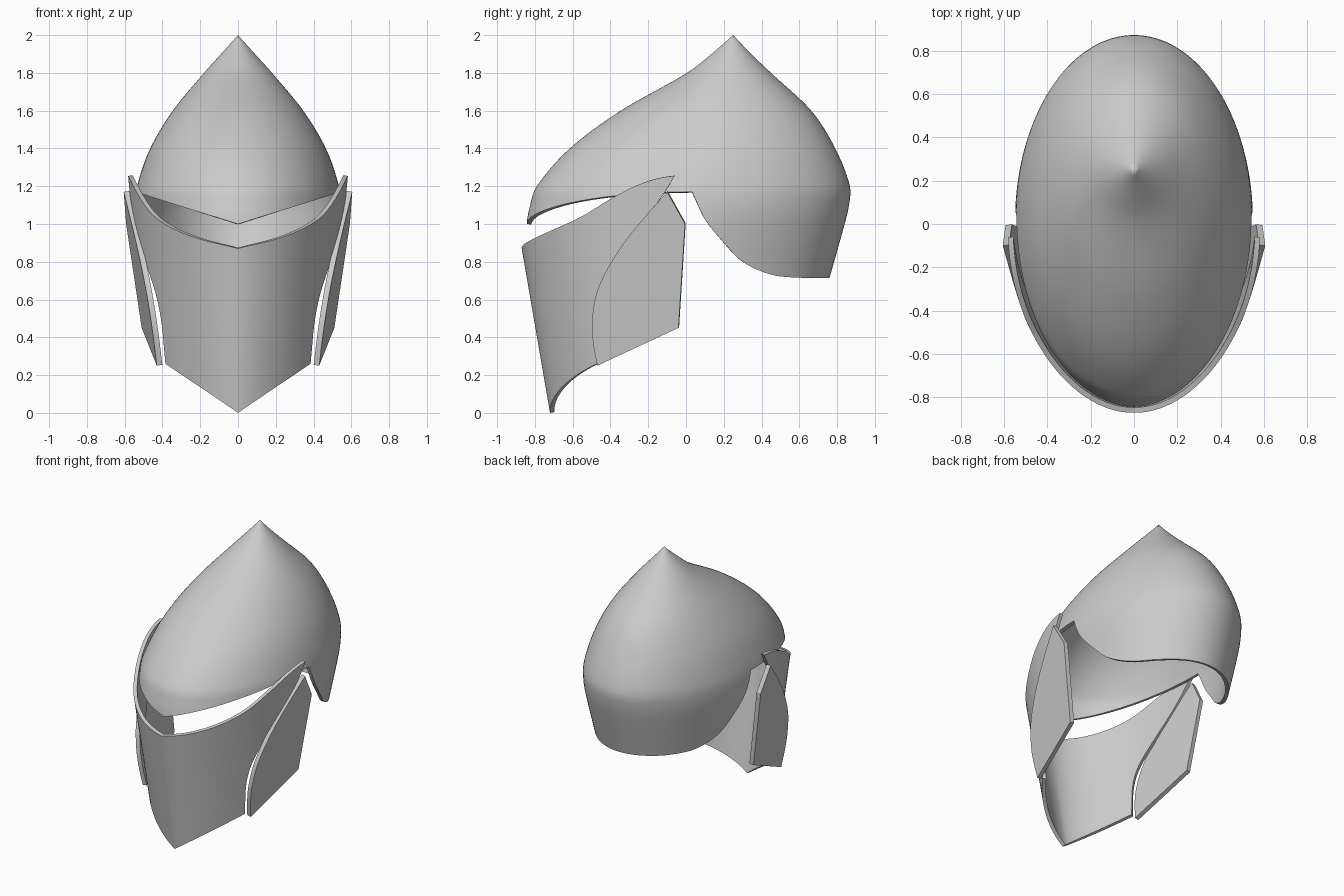
import bpy, bmesh
from math import sin, cos, acos, asin, pi

if "Cube" in bpy.data.objects:
    bpy.data.objects.remove(bpy.data.objects["Cube"])


def curve(pts, x):
    """Smooth (Hermite) interpolation through (x, value) points, x ascending."""
    n = len(pts)
    x = min(max(x, pts[0][0]), pts[-1][0])
    i = max(k for k in range(n - 1) if pts[k][0] <= x)

    def slope(k):
        a, b = pts[max(k - 1, 0)], pts[min(k + 1, n - 1)]
        return (b[1] - a[1]) / (b[0] - a[0])
    h = pts[i + 1][0] - pts[i][0]
    t = (x - pts[i][0]) / h
    return ((2*t**3 - 3*t**2 + 1) * pts[i][1] + (t**3 - 2*t**2 + t) * h * slope(i)
            + (3*t**2 - 2*t**3) * pts[i + 1][1] + (t**3 - t**2) * h * slope(i + 1))


def make_part(name, verts, faces, thickness, mirror=False):
    """Sheet -> optional mirror -> thickness inward -> smooth shading with sharp edges."""
    bm = bmesh.new()
    vs = [bm.verts.new(v) for v in verts]
    for f in faces:
        bm.faces.new([vs[i] for i in f])
    bmesh.ops.remove_doubles(bm, verts=bm.verts, dist=1e-5)
    mesh = bpy.data.meshes.new(name)
    bm.to_mesh(mesh)
    bm.free()
    ob = bpy.data.objects.new(name, mesh)
    bpy.context.collection.objects.link(ob)
    if mirror:
        ob.modifiers.new("mirror", 'MIRROR')
    sol = ob.modifiers.new("thickness", 'SOLIDIFY')
    sol.thickness = thickness
    sol.offset = -1
    bpy.ops.object.select_all(action='DESELECT')
    ob.select_set(True)
    bpy.context.view_layer.objects.active = ob
    bpy.ops.object.convert(target='MESH')
    bpy.ops.object.shade_smooth_by_angle(angle=0.5)
    return ob


# Skull: stacked ellipses leaning back to a point, cut off by a shaped rim
heights = [0.715, 1.0, 1.1, 1.2, 1.4, 1.6, 1.8, 1.9, 2.0]
front = list(zip(heights, [-.845, -.843, -.825, -.79, -.615, -.345, .005, .135, .25]))
back = list(zip(heights, [.76, .84, .863, .868, .79, .663, .45, .345, .25]))
half_width = list(zip(heights, [.51, .545, .548, .535, .465, .345, .18, .09, 0]))
back_rim = [(0, 1.17), (.11, 1.03), (.263, .9), (.405, .8), (.61, .732), (.795, .716), (1, .715)]

COLS, ROWS = 128, 40
verts, faces = [], []
for i in range(COLS):
    a = 2 * pi * i / COLS
    s, c = sin(a), cos(a)
    rim = curve(back_rim, s) if s > 1e-6 else 1.0 + 0.17 * abs(c)
    for j in range(ROWS + 1):
        z = 2.0 + (rim - 2.0) * j / ROWS
        yf, yb = curve(front, z), curve(back, z)
        verts.append((curve(half_width, z) * c, (yf + yb) / 2 + (yb - yf) / 2 * s, z))
for i in range(COLS):
    p, q = i * (ROWS + 1), (i + 1) % COLS * (ROWS + 1)
    faces.append((p, p + 1, q + 1))
    faces += [(p + j, p + j + 1, q + j + 1, q + j) for j in range(1, ROWS)]
for i in range(COLS):
    verts[i * (ROWS + 1)] = (0, .25, 2.0)
make_part("skull", verts, faces, 0.025)

# Visor: tapered wrap with a centre crease, bounded by brow, jaw and back edges
back_edge = [(.26, -.47), (.5, -.485), (.66, -.455), (.84, -.355), (1.0, -.235),
             (1.15, -.125), (1.255, -.06)]
brow = [(0, .87), (.375, .92), (.635, .98), (.80, 1.05), (.915, 1.15), (1, 1.255)]


def section(z):
    """Half width, depth and roundness of the visor at height z."""
    return .515 + .054 * z, .72 + .172 * z, 1.68 + .25 * z


def edge_angle(z):
    _, d, p = section(z)
    return acos((-curve(back_edge, z) / d) ** (p / 2))


NS, NT = 40, 32
jaw_angle, tip_angle = edge_angle(.26), edge_angle(1.255)
verts, faces = [], []
for i in range(NS + 1):
    s = i / NS
    z0 = .26 * (sin(s * jaw_angle) / sin(jaw_angle)) ** 1.19
    z1 = curve(brow, sin(s * tip_angle) / sin(tip_angle))
    for j in range(NT + 1):
        t = j / NT
        z = z0 + (z1 - z0) * t
        phi = s * edge_angle(.26 + .995 * t)
        a, d, p = section(z)
        verts.append((a * sin(phi) ** (2 / p), -d * cos(phi) ** (2 / p), z))
for i in range(NS):
    for j in range(NT):
        k = i * (NT + 1) + j
        faces.append((k, k + NT + 1, k + NT + 2, k + 1))
make_part("visor", verts, faces, 0.025, mirror=True)

# Cheek plates: flat leaning panels with a curved front edge
cheek_front = [(.25, -.47), (.38, -.493), (.5, -.497), (.66, -.465), (.84, -.37),
               (1.0, -.25), (1.17, -.1)]
outline = [(-.47, .25), (-.04, .45), (-.005, 1.0), (-.1, 1.17)]
for k in range(23, 0, -1):
    z = .25 + .92 * k / 24
    outline.append((curve(cheek_front, z), z))
verts = [(.43 + .12 * (y + .47) + .142 * (z - .25), y, z) for y, z in outline]
make_part("cheek_plates", verts, [range(len(verts))], 0.03, mirror=True)
